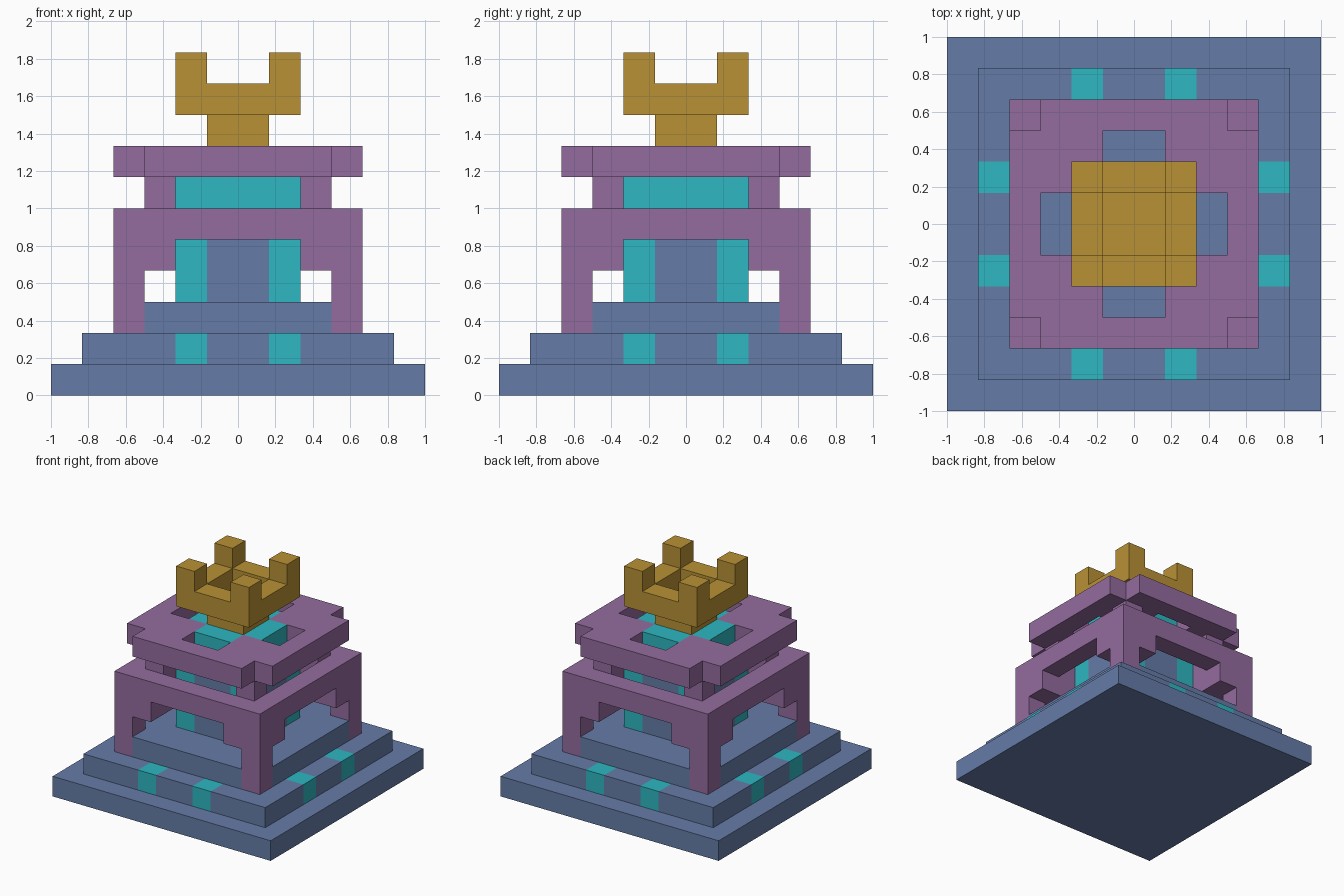
import bpy, bmesh
from mathutils import Vector

if "Cube" in bpy.data.objects:
    bpy.data.objects.remove(bpy.data.objects["Cube"])

U = 1 / 6          # block size
N = 6              # blocks from centre to edge


def material(name, rgb):
    m = bpy.data.materials.new(name)
    lin = [((c / 255 + 0.055) / 1.055) ** 2.4 for c in rgb]
    m.diffuse_color = (*lin, 1)
    m.use_nodes = True
    m.node_tree.nodes["Principled BSDF"].inputs["Base Color"].default_value = m.diffuse_color
    return m


BLUE = material("slate blue", (101, 124, 167))
CYAN = material("cyan", (46, 183, 193))
PURPLE = material("purple", (148, 108, 159))
GOLD = material("gold", (185, 145, 53))

# Each part is a rule on (hi, lo, k): the larger and smaller block distance
# from the centre lines, and the layer number. This gives four-way symmetry.
PARTS = [
    ("base_plate", BLUE, lambda hi, lo, k: k == 0),
    ("second_step", BLUE, lambda hi, lo, k: k == 1 and hi <= 4 and not (hi == 4 and lo == 1)),
    ("step_inlays", CYAN, lambda hi, lo, k: k == 1 and hi == 4 and lo == 1),
    ("inner_floor", BLUE, lambda hi, lo, k: k == 2 and hi <= 3 and lo < 3),
    # corner legs, corbels and the ring beam above them
    ("arch_frame", PURPLE, lambda hi, lo, k: (k in (2, 3) and hi == lo == 3)
        or (k == 4 and lo >= 2 and hi <= 3)
        or (k == 5 and (hi == 3 or hi == lo == 2))),
    ("core_walls", BLUE, lambda hi, lo, k: 3 <= k <= 5 and hi <= 1 and lo == 0),
    ("core_corners", CYAN, lambda hi, lo, k: 3 <= k <= 5 and hi == lo == 1),
    ("core_cap", CYAN, lambda hi, lo, k: (k == 6 and hi <= 1)
        or (k == 7 and hi <= 1 and lo == 0)),
    ("roof_posts", PURPLE, lambda hi, lo, k: k == 6 and hi == lo == 2),
    ("roof_plate", PURPLE, lambda hi, lo, k: k == 7 and hi <= 3 and lo < 3
        and not (lo == 0 and hi <= 2)),
    # stem, hollow cup and four prongs
    ("crown", GOLD, lambda hi, lo, k: (k == 8 and hi == 0)
        or (k == 9 and hi == 1) or (k == 10 and hi == lo == 1)),
]

# Fill the block grid
grid = {}
for k in range(11):
    for i in range(-N, N):
        for j in range(-N, N):
            a, b = int(abs(i + 0.5)), int(abs(j + 0.5))
            for name, mat, rule in PARTS:
                if rule(max(a, b), min(a, b), k):
                    grid[i, j, k] = name
                    break


def build(name, mat):
    """Skin the outside faces of one part's blocks."""
    bm = bmesh.new()
    verts = {}

    def vert(p):
        key = tuple(round(c) for c in p)
        if key not in verts:
            verts[key] = bm.verts.new([c * U for c in key])
        return verts[key]

    for cell, owner in grid.items():
        if owner != name:
            continue
        for axis in range(3):
            for side in (0, 1):
                near = list(cell)
                near[axis] += 2 * side - 1
                if tuple(near) in grid:
                    continue
                u, v, o = Vector((0, 0, 0)), Vector((0, 0, 0)), Vector(cell)
                u[(axis + 1) % 3] = v[(axis + 2) % 3] = 1
                o[axis] += side
                loop = [o, o + u, o + u + v, o + v]
                if not side:
                    loop.reverse()
                bm.faces.new([vert(p) for p in loop])
    mesh = bpy.data.meshes.new(name)
    bm.to_mesh(mesh)
    bm.free()
    mesh.materials.append(mat)
    bpy.context.collection.objects.link(bpy.data.objects.new(name, mesh))


for name, mat, rule in PARTS:
    build(name, mat)
